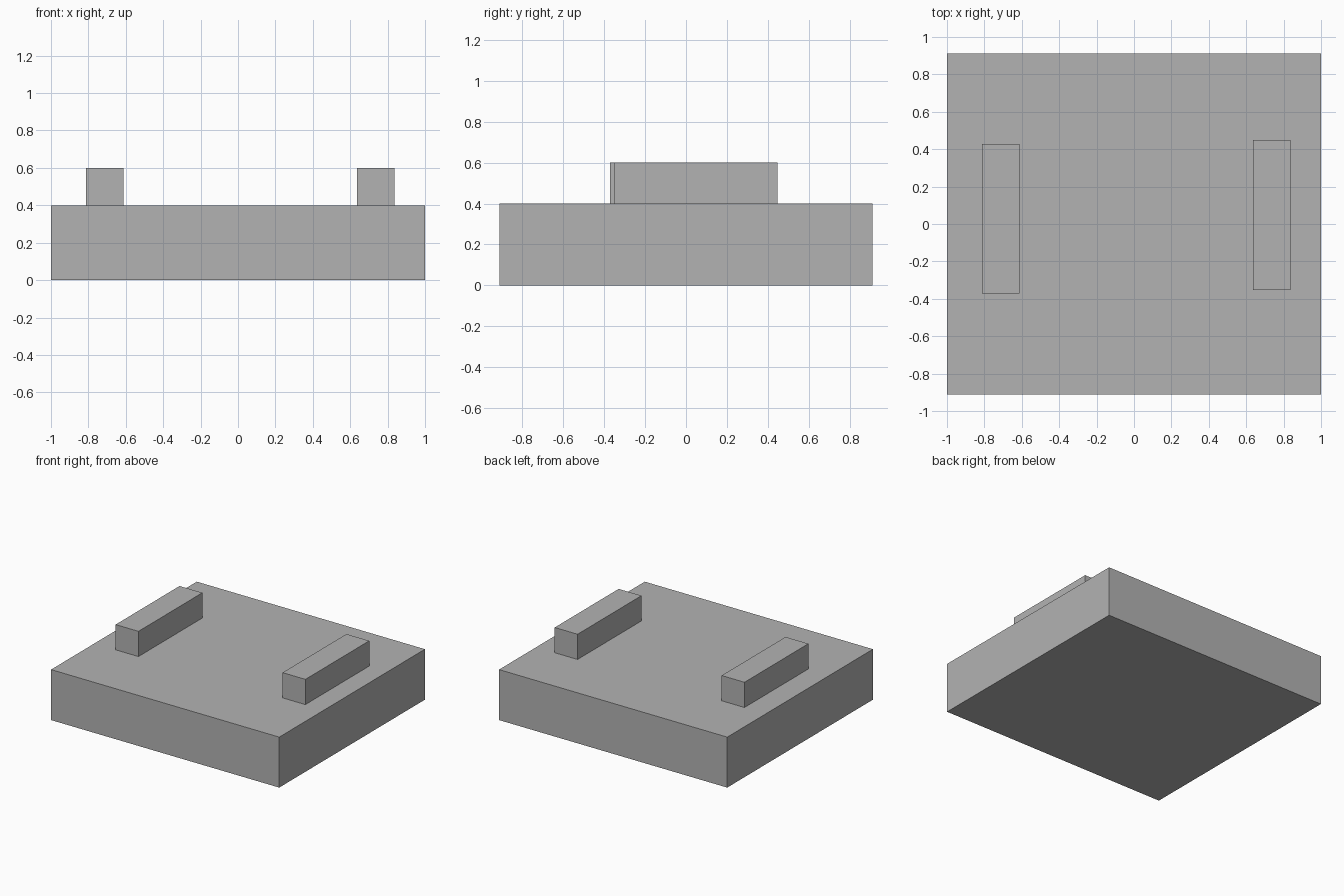
import bpy

cube = bpy.data.objects.get("Cube")
if cube:
    bpy.data.objects.remove(cube, do_unlink=True)

GREY = (0.45, 0.45, 0.45, 1.0)
grey = bpy.data.materials.new("plain_grey")
grey.use_nodes = True
grey.diffuse_color = GREY
for node in grey.node_tree.nodes:
    if node.type == "BSDF_PRINCIPLED":
        node.inputs["Base Color"].default_value = GREY


def block(name, size, centre, bottom):
    """Flat-faced box resting at height bottom."""
    x, y = centre
    bpy.ops.mesh.primitive_cube_add(size=1, location=(x, y, bottom + size[2] / 2))
    part = bpy.context.object
    part.name = name
    part.scale = size
    bpy.ops.object.transform_apply(location=False, rotation=False, scale=True)
    part.data.materials.append(grey)
    return part


# Broad slab
BASE_HEIGHT = 0.4
block("base_slab", (2.0, 1.824, BASE_HEIGHT), (0, 0), 0)

# Two matching bars, slightly offset from each other
BAR = (0.2, 0.8, 0.2)
block("left_bar", BAR, (0.737, 0.048), BASE_HEIGHT)
block("right_bar", BAR, (-0.713, 0.029), BASE_HEIGHT)
